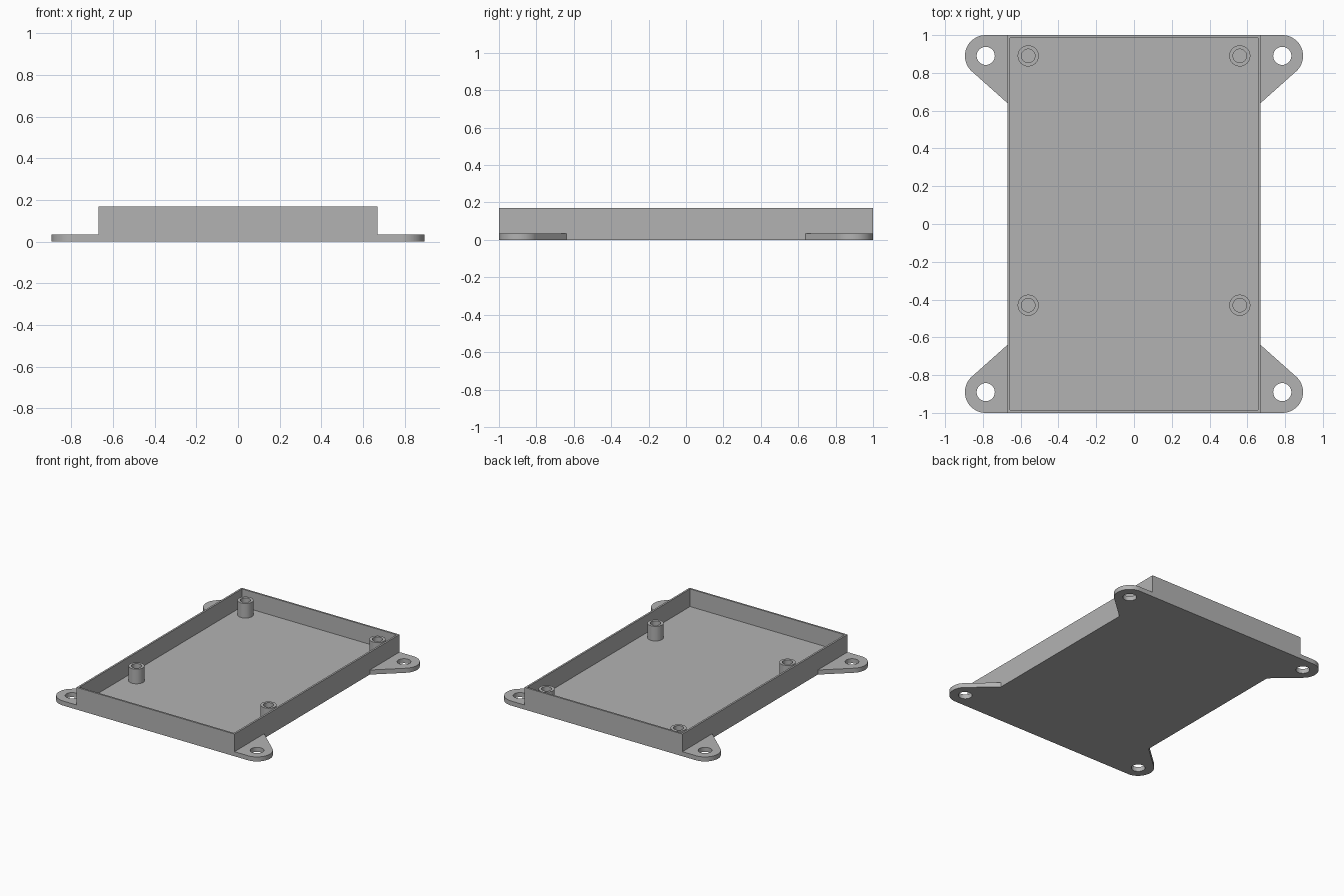
import bpy, bmesh, math
from mathutils import Vector

old = bpy.data.objects.get("Cube")
if old:
    bpy.data.objects.remove(old, do_unlink=True)

HALF_X, HALF_Y, HEIGHT = 0.67, 1.0, 0.17
FLOOR, WALL = 0.035, 0.02
POST_TOP = 0.147

grey = bpy.data.materials.new("plain grey")
grey.use_nodes = True
colour = (0.45, 0.45, 0.45, 1)
grey.diffuse_color = colour
grey.node_tree.nodes["Principled BSDF"].inputs["Base Color"].default_value = colour


def finish(name, bm):
    bmesh.ops.recalc_face_normals(bm, faces=bm.faces)
    mesh = bpy.data.meshes.new(name)
    bm.to_mesh(mesh)
    bm.free()
    mesh.materials.append(grey)
    obj = bpy.data.objects.new(name, mesh)
    bpy.context.collection.objects.link(obj)
    return obj


def arc(cx, cy, r, start=0, end=360, steps=40):
    """Points along an arc; a full circle leaves out the repeated end point."""
    count = steps if end - start == 360 else steps + 1
    angles = [math.radians(start + (end - start) * i / steps) for i in range(count)]
    return [(cx + r * math.cos(a), cy + r * math.sin(a)) for a in angles]


def pierced_plate(name, outline, hole, z0, z1):
    """Flat outline with a hole, extruded from z0 to z1."""
    bm = bmesh.new()
    for loop in (outline, hole):
        verts = [bm.verts.new((x, y, z0)) for x, y in loop]
        for i, v in enumerate(verts):
            bm.edges.new((v, verts[i - 1]))
    bmesh.ops.triangle_fill(bm, edges=bm.edges[:], use_beauty=True,
                            normal=Vector((0, 0, 1)))
    result = bmesh.ops.extrude_face_region(bm, geom=bm.faces[:],
                                           use_keep_orig=True)
    top = [g for g in result["geom"] if isinstance(g, bmesh.types.BMVert)]
    bmesh.ops.translate(bm, verts=top, vec=(0, 0, z1 - z0))
    return finish(name, bm)


# Open tray: a box whose top is inset to the rim and sunk to the floor
bm = bmesh.new()
bmesh.ops.create_cube(bm, size=1)
for v in bm.verts:
    v.co = (v.co.x * 2 * HALF_X, v.co.y * 2 * HALF_Y, (v.co.z + 0.5) * HEIGHT)
lid = max(bm.faces, key=lambda f: f.calc_center_median().z)
bmesh.ops.inset_region(bm, faces=[lid], thickness=WALL)
inner = bmesh.ops.extrude_discrete_faces(bm, faces=[lid])["faces"][0]
bmesh.ops.translate(bm, verts=inner.verts[:], vec=(0, 0, FLOOR - HEIGHT))
finish("tray", bm)

# Mounting ears: rounded tip, straight end edge, slanted return to the tray
ear = [(HALF_X, HALF_Y)] + arc(0.785, 0.89, 0.11, -49, 90)[::-1] + [(HALF_X, 0.64)]
ear_hole = arc(0.785, 0.89, 0.048)
for side, sx in (("left", 1), ("right", -1)):
    for end, sy in (("back", 1), ("front", -1)):
        pierced_plate(f"{end}_{side}_ear",
                      [(x * sx, y * sy) for x, y in ear],
                      [(x * sx, y * sy) for x, y in ear_hole], 0, FLOOR)
    # Hollow standoff posts on the tray floor
    for end, y in (("back", 0.89), ("front", -0.43)):
        pierced_plate(f"{end}_{side}_post", arc(0.56 * sx, y, 0.056),
                      arc(0.56 * sx, y, 0.036), FLOOR, POST_TOP)
